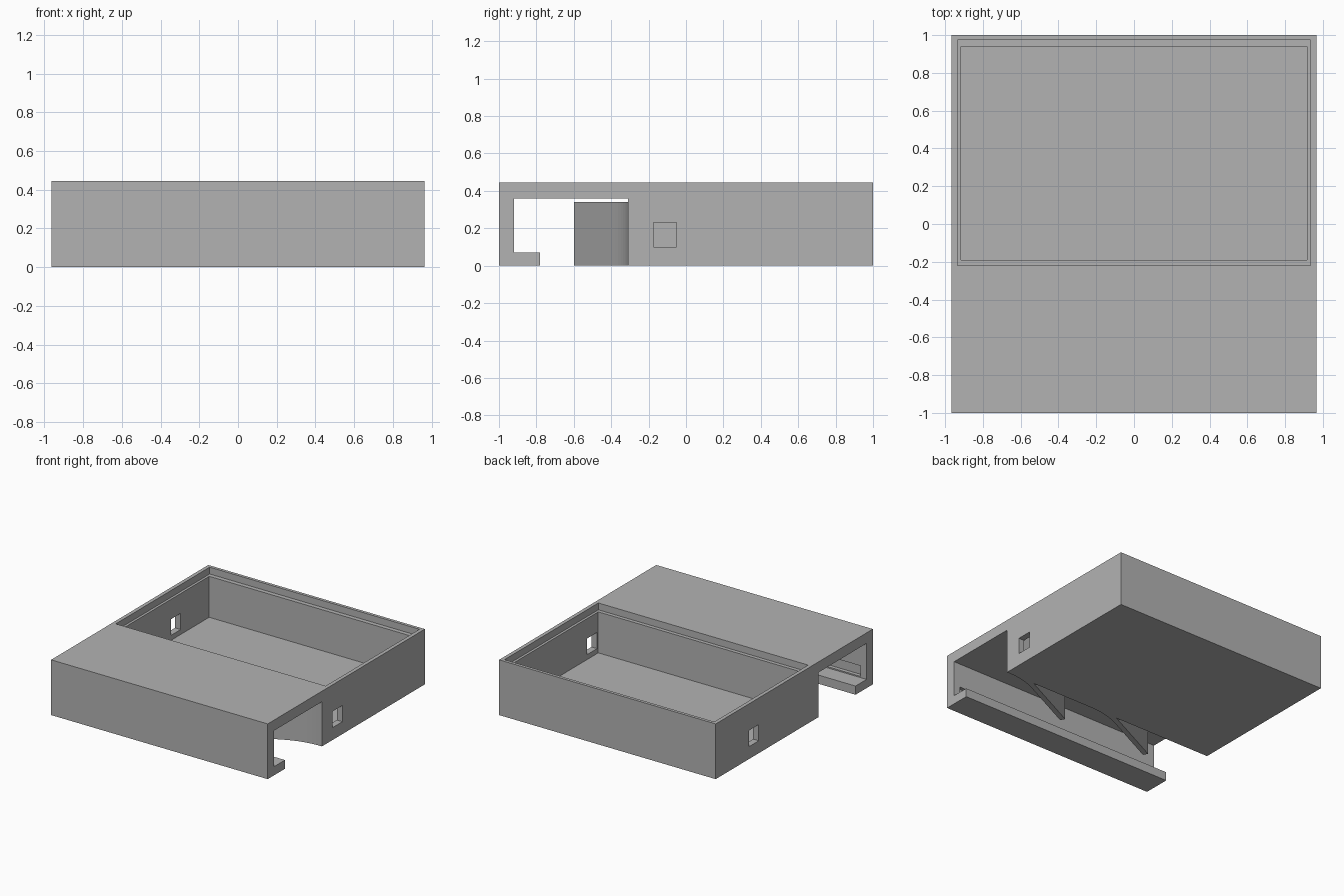
import bpy
import bmesh
from mathutils import Vector

start = bpy.data.objects.get("Cube")
if start:
    bpy.data.objects.remove(start, do_unlink=True)

# Single grey plastic
plastic = bpy.data.materials.new("grey_plastic")
plastic.use_nodes = True
GREY = (0.45, 0.45, 0.45, 1)
plastic.diffuse_color = GREY
plastic.node_tree.nodes["Principled BSDF"].inputs["Base Color"].default_value = GREY

HALF_X, HEIGHT = 0.965, 0.445
WALL_Y = -0.31          # front wall of the tray, facing the clip channel


def prism(name, points, direction):
    """Extrude a closed polygon of 3D points along a direction."""
    bm = bmesh.new()
    face = bm.faces.new([bm.verts.new(p) for p in points])
    new = bmesh.ops.extrude_face_region(bm, geom=[face])["geom"]
    bmesh.ops.translate(bm, vec=direction,
                        verts=[v for v in new if isinstance(v, bmesh.types.BMVert)])
    bmesh.ops.recalc_face_normals(bm, faces=bm.faces)
    mesh = bpy.data.meshes.new(name)
    bm.to_mesh(mesh)
    bm.free()
    mesh.materials.append(plastic)
    obj = bpy.data.objects.new(name, mesh)
    bpy.context.collection.objects.link(obj)
    return obj


def box(name, x, y, z):
    base = [(x[0], y[0], z[0]), (x[1], y[0], z[0]), (x[1], y[1], z[0]), (x[0], y[1], z[0])]
    return prism(name, base, Vector((0, 0, z[1] - z[0])))


def cut(target, cutter):
    cutter.hide_render = True
    mod = target.modifiers.new("cut", "BOOLEAN")
    mod.operation = "DIFFERENCE"
    mod.solver = "EXACT"
    mod.object = cutter
    bpy.context.view_layer.objects.active = target
    bpy.ops.object.modifier_apply(modifier=mod.name)
    bpy.data.objects.remove(cutter, do_unlink=True)


# Housing: tray block, bridge and hooked front wall as one side profile
profile = [(1, 0), (1, HEIGHT), (-1, HEIGHT), (-1, 0), (-0.78, 0), (-0.78, 0.07),
           (-0.92, 0.07), (-0.92, 0.36), (WALL_Y, 0.36), (WALL_Y, 0)]
housing = prism("housing", [(-HALF_X, y, z) for y, z in profile],
                Vector((2 * HALF_X, 0, 0)))

# Tray cavity and the stepped lid recess around its rim
cut(housing, box("cavity_cutter", (-0.915, 0.915), (-0.19, 0.94), (0.06, 0.6)))
cut(housing, box("lid_recess_cutter", (-0.935, 0.935), (-0.22, 0.975), (0.39, 0.6)))

# Cable window in each side wall
for side, y in ((1, -0.1125), (-1, 0.515)):
    x = sorted((side * 0.88, side * 1.1))
    cut(housing, box("window_cutter", x, (y - 0.0625, y + 0.0625), (0.1, 0.23)))

# Shallow groove inside the front wall, just above the hook
cut(housing, box("groove_cutter", (-0.91, 0.91), (-0.95, -0.9), (0.08, 0.165)))


# Leaf springs: slanted blades blending from the tray wall into the channel
def blend(a, b, c, steps=8):
    a, b, c = Vector(a), Vector(b), Vector(c)
    ts = [i / steps for i in range(steps + 1)]
    return [a * (1 - t) ** 2 + b * 2 * t * (1 - t) + c * t * t for t in ts]


outline = blend((0.95, WALL_Y), (0.80, WALL_Y), (0.66, -0.379))
outline += [Vector(p) for p in ((0.21, -0.60), (0.19, -0.565), (0.71, WALL_Y))]
for name, shift in (("left_leaf_spring", 0), ("right_leaf_spring", -0.8)):
    prism(name, [(p.x + shift, p.y, 0) for p in outline], Vector((0, 0, 0.34)))
